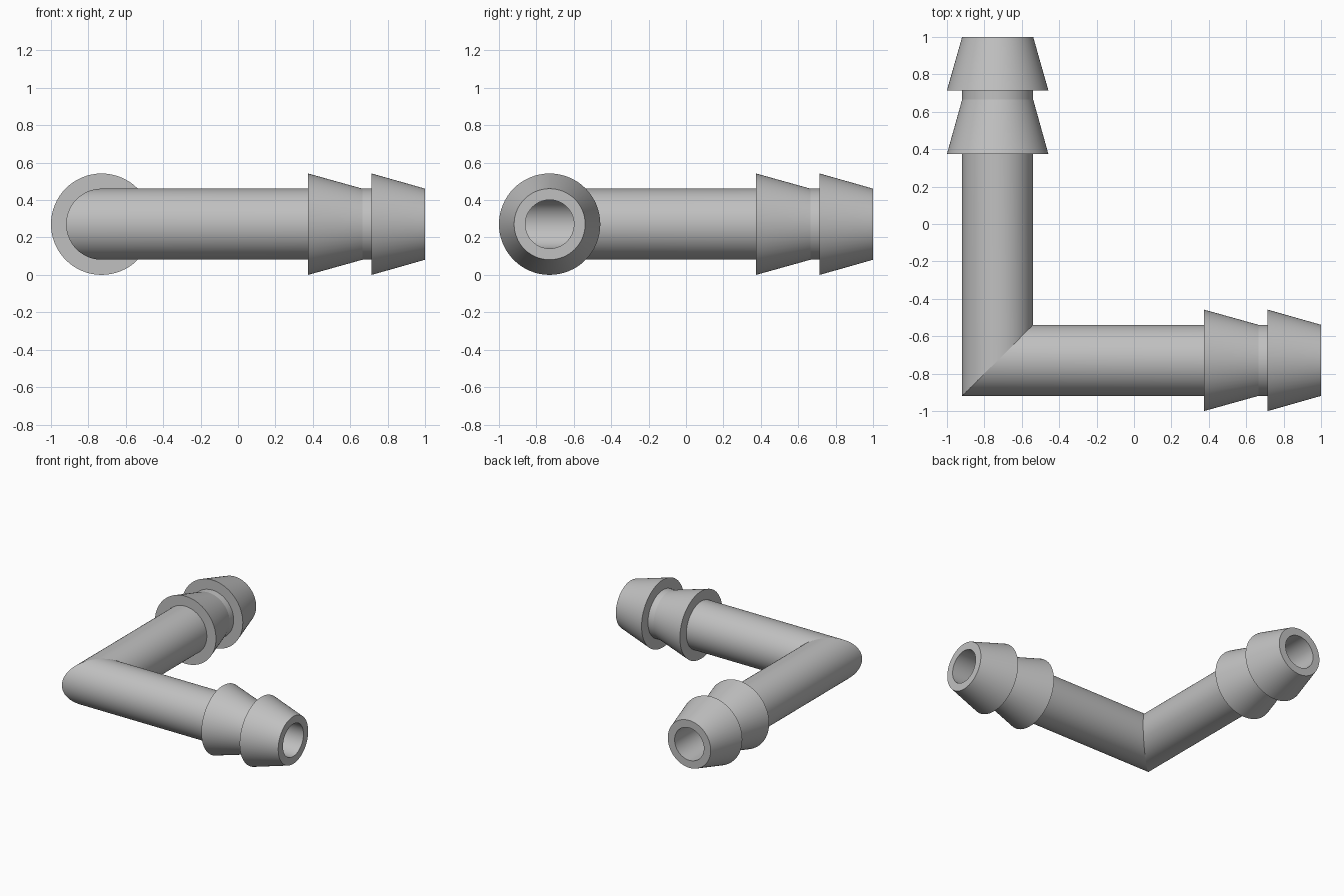
import bpy, bmesh, math

cube = bpy.data.objects.get("Cube")
if cube:
    bpy.data.objects.remove(cube, do_unlink=True)

AXIS = -0.729      # offset of each arm's axis from the centre
HEIGHT = 0.271     # axis height
TUBE, BARB, BORE = 0.19, 0.271, 0.13
SIDES = 64

grey = bpy.data.materials.new("grey plastic")
grey.use_nodes = True
colour = (0.53, 0.53, 0.53, 1)
grey.diffuse_color = colour
grey.node_tree.nodes["Principled BSDF"].inputs["Base Color"].default_value = colour

# Profile of an arm from the mitre, over both barbs and back down the bore
# (distance along the arm, radius); None marks the 45 degree mitre
PROFILE = [(None, TUBE), (0.375, TUBE), (0.375, BARB), (0.665, TUBE),
           (0.715, TUBE), (0.715, BARB), (1.0, TUBE), (1.0, BORE), (None, BORE)]


def hose_arm(name, along_y):
    bm = bmesh.new()
    rings = []
    for dist, radius in PROFILE:
        ring = []
        for i in range(SIDES):
            a = math.tau * i / SIDES
            side = AXIS + radius * math.cos(a)
            along = side if dist is None else dist
            x, y = (side, along) if along_y else (along, side)
            ring.append(bm.verts.new((x, y, HEIGHT + radius * math.sin(a))))
        rings.append(ring)
    for lower, upper in zip(rings, rings[1:]):
        for i in range(SIDES):
            j = (i + 1) % SIDES
            quad = [lower[i], lower[j], upper[j], upper[i]]
            bm.faces.new(quad[::-1] if along_y else quad)
    mesh = bpy.data.meshes.new(name)
    bm.to_mesh(mesh)
    bm.free()
    mesh.materials.append(grey)
    obj = bpy.data.objects.new(name, mesh)
    bpy.context.collection.objects.link(obj)
    return obj


arms = [hose_arm("side_barbed_arm", False), hose_arm("back_barbed_arm", True)]

# Smooth the round walls, keeping the barb edges crisp
bpy.ops.object.select_all(action="DESELECT")
for arm in arms:
    arm.select_set(True)
bpy.context.view_layer.objects.active = arms[0]
bpy.ops.object.shade_smooth_by_angle(angle=math.radians(14))
